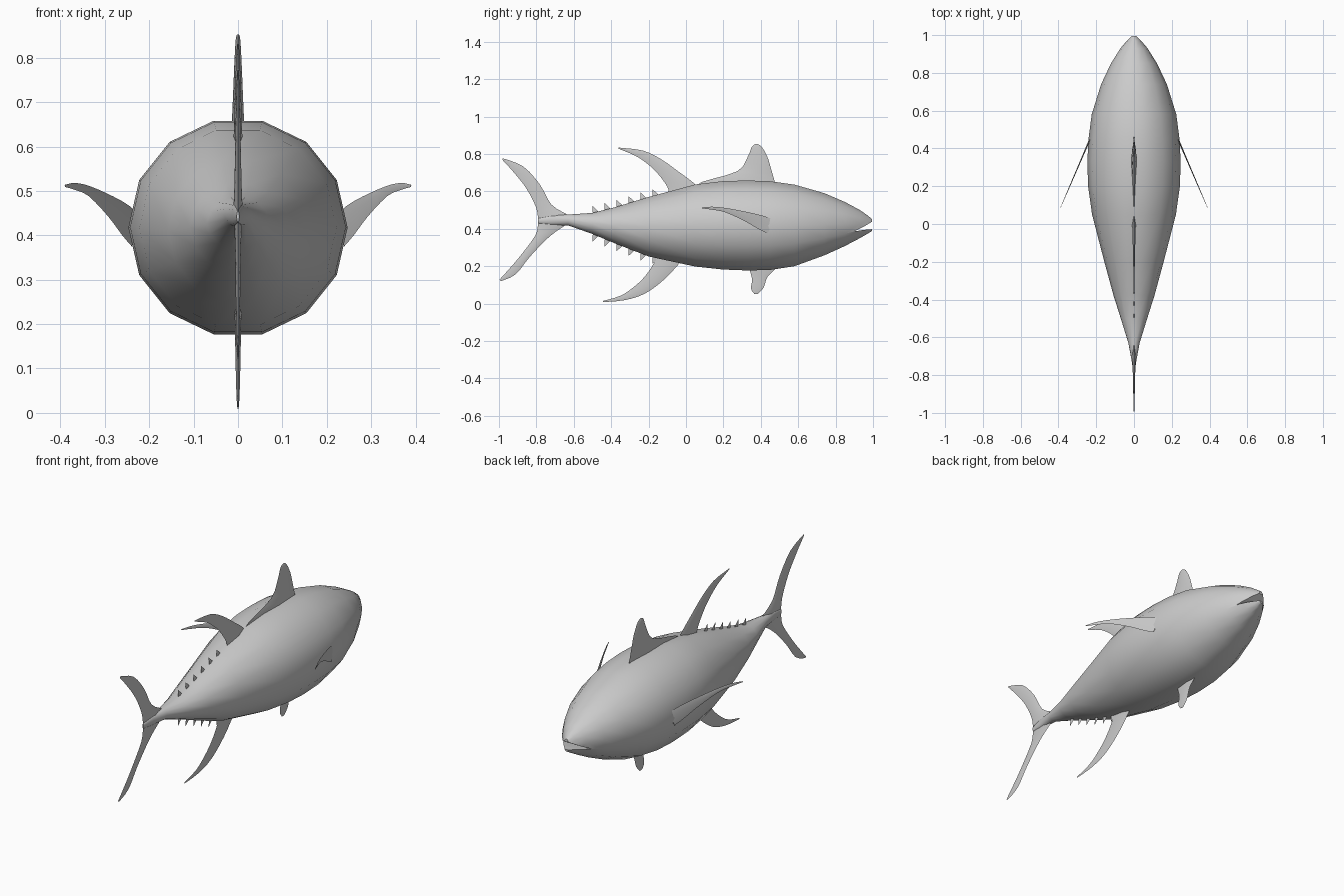
import bpy, bmesh, math
from mathutils import Vector

cube = bpy.data.objects.get("Cube")
if cube:
    bpy.data.objects.remove(cube, do_unlink=True)

grey = bpy.data.materials.new("plain_grey")
grey.use_nodes = True
grey.diffuse_color = (0.6, 0.6, 0.6, 1)
grey.node_tree.nodes["Principled BSDF"].inputs["Base Color"].default_value = (0.6, 0.6, 0.6, 1)

SIDES = 14
# Body stations: y, top z, bottom z, half width
STATIONS = [
    (-0.79, 0.455, 0.43, 0.003), (-0.72, 0.472, 0.42, 0.013),
    (-0.63, 0.476, 0.418, 0.03), (-0.5, 0.485, 0.372, 0.07),
    (-0.38, 0.515, 0.322, 0.108), (-0.2, 0.57, 0.252, 0.157),
    (0.05, 0.637, 0.198, 0.222), (0.2, 0.655, 0.182, 0.243),
    (0.33, 0.658, 0.177, 0.247), (0.45, 0.654, 0.18, 0.241),
    (0.58, 0.636, 0.2, 0.224), (0.74, 0.59, 0.258, 0.174),
    (0.85, 0.543, 0.308, 0.122), (0.93, 0.5, 0.35, 0.072),
    (0.97, 0.472, 0.373, 0.038), (0.995, 0.452, 0.388, 0.015)]


def finish(name, bm, angle=40):
    bmesh.ops.recalc_face_normals(bm, faces=bm.faces[:])
    mesh = bpy.data.meshes.new(name)
    bm.to_mesh(mesh)
    bm.free()
    mesh.materials.append(grey)
    obj = bpy.data.objects.new(name, mesh)
    bpy.context.collection.objects.link(obj)
    smooth(obj, angle)
    return obj


def smooth(obj, angle):
    bpy.ops.object.select_all(action='DESELECT')
    obj.select_set(True)
    bpy.context.view_layer.objects.active = obj
    bpy.ops.object.shade_smooth_by_angle(angle=math.radians(angle))


def loft(name, rings, angle=40):
    """Skin a list of equal closed rings and cap both ends."""
    bm = bmesh.new()
    loops = [[bm.verts.new(p) for p in ring] for ring in rings]
    n = len(loops[0])
    for a, b in zip(loops, loops[1:]):
        for i in range(n):
            j = (i + 1) % n
            bm.faces.new((a[i], a[j], b[j], b[i]))
    bm.faces.new(loops[0])
    bm.faces.new(loops[-1])
    return finish(name, bm, angle)


def curve_points(points, steps=3):
    """Catmull-Rom through the given (y, z) points."""
    pts = [Vector(p) for p in points]
    pts = [pts[0]] + pts + [pts[-1]]
    out = []
    for a, b, c, d in zip(pts, pts[1:], pts[2:], pts[3:]):
        for s in range(steps):
            t = s / steps
            out.append(0.5 * (2 * b + (c - a) * t + (2 * a - 5 * b + 4 * c - d) * t * t
                              + (3 * b - a - 3 * c + d) * t ** 3))
    return out + [pts[-1]]


def fin(name, lead, trail, thick, place=lambda y: 0.0):
    """Fin from matching leading and trailing edges, root to tip."""
    rings = []
    lead, trail = curve_points(lead), curve_points(trail)
    for k, (a, b) in enumerate(zip(lead, trail)):
        t = thick * (1 - 0.85 * k / (len(lead) - 1))
        mid = a.lerp(b, 0.4)
        rings.append([(place(p[0]) + x, p[0], p[1])
                      for p, x in ((a, 0), (mid, t), (b, 0), (mid, -t))])
    return loft(name, rings, 50)


def body_height(y, column):
    for a, b in zip(STATIONS, STATIONS[1:]):
        if a[0] <= y <= b[0]:
            t = (y - a[0]) / (b[0] - a[0])
            return a[column] + t * (b[column] - a[column])


# Body with an open mouth
rings = []
for y, top, bottom, half in STATIONS:
    mid, rise = (top + bottom) / 2, (top - bottom) / 2 / math.cos(math.pi / SIDES)
    angles = [2 * math.pi * (i + 0.5) / SIDES for i in range(SIDES)]
    rings.append([(half * math.sin(a), y, mid + rise * math.cos(a)) for a in angles])
body = loft("body", rings)

mouth = [(0.9, 0.386), (0.95, 0.394), (1.05, 0.402), (1.05, 0.46), (0.995, 0.438), (0.95, 0.411)]
cutter = loft("mouth_cutter", [[(x, y, z) for y, z in mouth] for x in (-0.3, 0.3)])
cutter.hide_render = True
cut = body.modifiers.new("mouth", 'BOOLEAN')
cut.operation, cut.object, cut.solver = 'DIFFERENCE', cutter, 'EXACT'
bpy.context.view_layer.objects.active = body
bpy.ops.object.modifier_apply(modifier=cut.name)
bpy.data.objects.remove(cutter, do_unlink=True)
smooth(body, 40)

# Fins on the centre line
fin("first_dorsal_fin",
    [(0.485, 0.62), (0.475, 0.65), (0.455, 0.72), (0.435, 0.785), (0.405, 0.838), (0.385, 0.852)],
    [(0.05, 0.62), (0.09, 0.652), (0.275, 0.708), (0.33, 0.785), (0.352, 0.838), (0.37, 0.852)], 0.017)
fin("second_dorsal_fin",
    [(0.07, 0.61), (0.035, 0.65), (-0.035, 0.702), (-0.13, 0.77), (-0.23, 0.818), (-0.36, 0.834)],
    [(-0.09, 0.58), (-0.1, 0.625), (-0.155, 0.7), (-0.21, 0.75), (-0.27, 0.79), (-0.36, 0.828)], 0.011)
fin("anal_fin",
    [(0.0, 0.25), (-0.035, 0.215), (-0.115, 0.13), (-0.22, 0.053), (-0.33, 0.018), (-0.445, 0.008)],
    [(-0.16, 0.28), (-0.17, 0.22), (-0.22, 0.145), (-0.28, 0.088), (-0.35, 0.042), (-0.445, 0.014)], 0.009)
fin("pelvic_fin",
    [(0.48, 0.21), (0.475, 0.182), (0.435, 0.142), (0.415, 0.085), (0.385, 0.052)],
    [(0.33, 0.21), (0.34, 0.18), (0.353, 0.13), (0.348, 0.08), (0.365, 0.052)], 0.009)
fin("tail_upper_lobe",
    [(-0.6, 0.45), (-0.635, 0.476), (-0.72, 0.53), (-0.78, 0.635), (-0.87, 0.733), (-0.98, 0.777)],
    [(-0.775, 0.43), (-0.79, 0.455), (-0.802, 0.515), (-0.85, 0.61), (-0.915, 0.695), (-0.983, 0.77)], 0.012)
fin("tail_lower_lobe",
    [(-0.6, 0.45), (-0.635, 0.425), (-0.73, 0.358), (-0.835, 0.25), (-0.91, 0.157), (-0.99, 0.12)],
    [(-0.775, 0.46), (-0.79, 0.43), (-0.805, 0.365), (-0.89, 0.25), (-0.95, 0.18), (-0.998, 0.127)], 0.01)

# Pectoral fins sweep out and back
for side, name in ((1, "left_pectoral_fin"), (-1, "right_pectoral_fin")):
    fin(name,
        [(0.475, 0.445), (0.42, 0.467), (0.34, 0.487), (0.22, 0.51), (0.14, 0.518), (0.085, 0.514)],
        [(0.435, 0.375), (0.385, 0.4), (0.31, 0.443), (0.21, 0.488), (0.14, 0.502), (0.085, 0.509)],
        0.005, lambda y, s=side: s * (0.222 + 0.43 * (0.475 - y)))

# Rows of finlets above and below the tail stalk
for column, sign, row in ((1, 1, "upper"), (2, -1, "lower")):
    for i in range(6):
        y = -0.48 + 0.064 * i
        z = body_height(y, column)
        bm = bmesh.new()
        base = [bm.verts.new((x, y + dy, z - sign * 0.015))
                for x, dy in ((0, 0.03), (0.005, 0), (0, -0.018), (-0.005, 0))]
        tip = bm.verts.new((0, y - 0.02, z + sign * 0.032))
        bm.faces.new(base)
        for a, b in zip(base, base[1:] + base[:1]):
            bm.faces.new((a, b, tip))
        finish(f"{row}_finlet_{i + 1}", bm)
